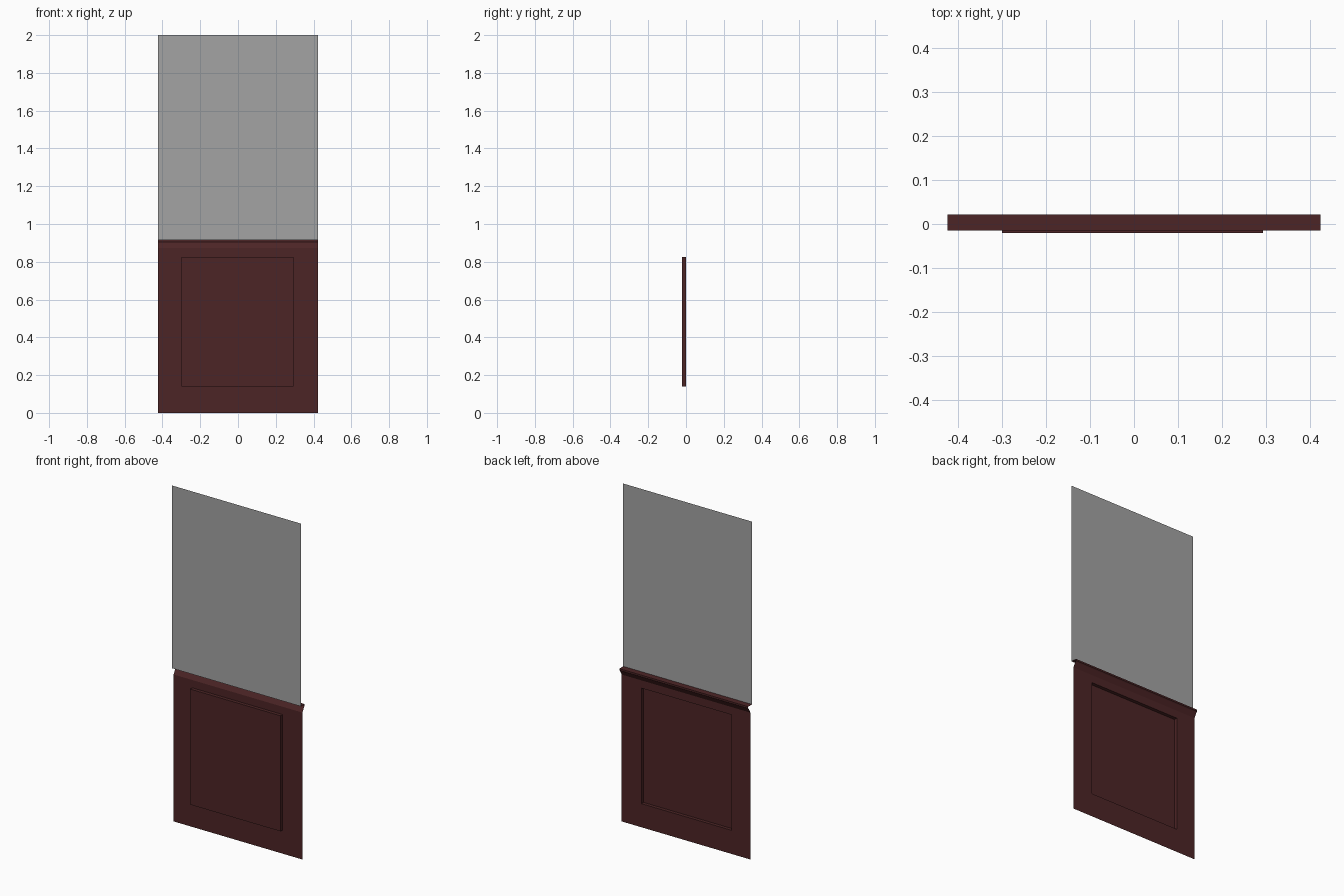
import bpy

cube = bpy.data.objects.get("Cube")
if cube:
    bpy.data.objects.remove(cube, do_unlink=True)

HALF = 0.423          # half width of the whole partition
RAIL_FOOT = 0.872     # where the lower sheet meets the rail
RAIL_TOP = 0.915


def make_material(name, rgb):
    mat = bpy.data.materials.new(name)
    mat.use_nodes = True
    color = (*rgb, 1.0)
    mat.diffuse_color = color
    mat.node_tree.nodes["Principled BSDF"].inputs["Base Color"].default_value = color
    return mat


def make_object(name, verts, faces, mat):
    mesh = bpy.data.meshes.new(name)
    mesh.from_pydata(verts, [], faces)
    mesh.materials.append(mat)
    obj = bpy.data.objects.new(name, mesh)
    bpy.context.collection.objects.link(obj)
    return obj


def rectangle(x0, x1, z0, z1, y):
    return [(x0, y, z0), (x1, y, z0), (x1, y, z1), (x0, y, z1)]


wood = make_material("dark red wood", (0.073, 0.018, 0.019))
grey = make_material("grey pane", (0.37, 0.37, 0.37))

# Lower sheet: a frame stepping forward into a pressed field, hollow behind
field = (-0.30, 0.293, 0.14, 0.826)
loops = [rectangle(-HALF, HALF, 0, RAIL_FOOT, 0),
         rectangle(*field, 0),
         rectangle(*field, -0.02)]
faces = []
for ring in range(len(loops) - 1):
    a, b = ring * 4, ring * 4 + 4
    for i in range(4):
        j = (i + 1) % 4
        faces.append((a + i, a + j, b + j, b + i))
last = (len(loops) - 1) * 4
faces.append(tuple(range(last, last + 4)))
make_object("lower_panel", sum(loops, []), faces, wood)

# Top rail: an open moulding profile (y, z) swept across the width
profile = [(0, RAIL_FOOT), (0.016, 0.9), (0.021, 0.905),
           (0.021, RAIL_TOP), (-0.015, RAIL_TOP)]
verts = [(x, y, z) for y, z in profile for x in (-HALF, HALF)]
faces = [(2 * i, 2 * i + 1, 2 * i + 3, 2 * i + 2) for i in range(len(profile) - 1)]
make_object("top_rail", verts, faces, wood)

# Upper pane standing on the front edge of the rail
make_object("upper_pane", rectangle(-HALF, HALF, RAIL_TOP, 2.0, -0.015),
            [(0, 1, 2, 3)], grey)
